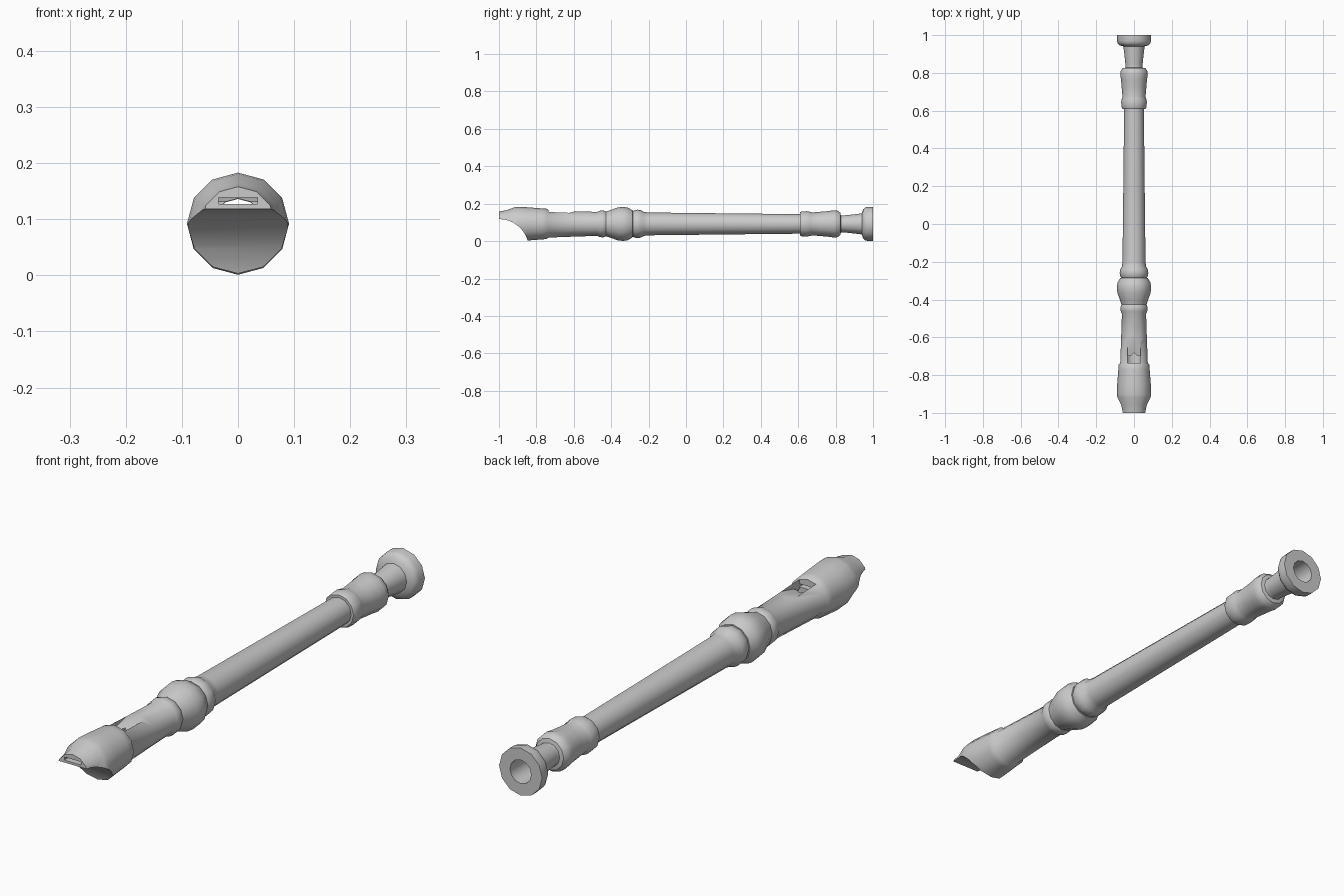
import bpy, bmesh, math

if "Cube" in bpy.data.objects:
    bpy.data.objects.remove(bpy.data.objects["Cube"])

SIDES = 12
CZ = 0.092          # height of the instrument's axis


def finish(name, bm):
    bmesh.ops.recalc_face_normals(bm, faces=bm.faces)
    me = bpy.data.meshes.new(name)
    bm.to_mesh(me)
    bm.free()
    ob = bpy.data.objects.new(name, me)
    bpy.context.collection.objects.link(ob)
    return ob


def lathe(name, profile):
    """Closed (y, radius) profile turned around the long axis; radius 0 makes a pole."""
    bm = bmesh.new()
    rings = []
    for y, r in profile:
        if r == 0:
            rings.append([bm.verts.new((0, y, CZ))] * SIDES)
        else:
            rings.append([bm.verts.new((r * math.cos(2 * math.pi * i / SIDES), y,
                                        CZ + r * math.sin(2 * math.pi * i / SIDES)))
                          for i in range(SIDES)])
    for k, a in enumerate(rings):
        b = rings[(k + 1) % len(rings)]
        if a[0] is a[1] and b[0] is b[1]:
            continue
        for i in range(SIDES):
            j = (i + 1) % SIDES
            bm.faces.new(dict.fromkeys((a[i], a[j], b[j], b[i])))
    return finish(name, bm)


def prism(name, outline, half_width):
    """Side outline of (y, z) points extruded symmetrically along x."""
    bm = bmesh.new()
    face = bm.faces.new([bm.verts.new((-half_width, y, z)) for y, z in outline])
    out = bmesh.ops.extrude_face_region(bm, geom=[face])
    for v in out["geom"]:
        if isinstance(v, bmesh.types.BMVert):
            v.co.x = half_width
    return finish(name, bm)


def cut(ob, cutter):
    mod = ob.modifiers.new("cut", 'BOOLEAN')
    mod.operation, mod.solver, mod.object = 'DIFFERENCE', 'EXACT', cutter
    bpy.context.view_layer.objects.active = ob
    bpy.ops.object.modifier_apply(modifier=mod.name)
    bpy.data.objects.remove(cutter)


# Head joint with mouthpiece, beads and bulb; bore starts behind the block
head = lathe("head_joint", [
    (-1, 0), (-1, .066), (-.96, .073), (-.92, .088), (-.90, .091), (-.85, .089),
    (-.77, .083), (-.745, .081), (-.735, .073), (-.60, .068), (-.475, .064),
    (-.463, .070), (-.445, .072), (-.433, .069), (-.427, .066), (-.40, .075),
    (-.365, .088), (-.335, .091), (-.31, .087), (-.285, .072), (-.28, .045),
    (-.735, .045), (-.735, 0)])

# Concave underside of the beak
arc = [(-1 + .16 * math.sin(math.radians(t)), -.042 + .16 * math.cos(math.radians(t)))
       for t in range(0, 91, 9)]
cut(head, prism("beak_cutter", [(-1.1, -.1), (-1.1, .118)] + arc + [(-.84, -.1)], .2))

# Window with sloping lip, then the flat windway leading to it
cut(head, prism("window_cutter", [(-.735, .25), (-.735, .09), (-.70, .09), (-.70, .132),
                                  (-.56, .168), (-.56, .25)], .035))
cut(head, prism("windway_cutter", [(-1.1, .127), (-1.1, .139), (-.72, .139), (-.72, .127)], .035))

# Long tapered body tube with collar bead
body = lathe("body_joint", [
    (-.285, .045), (-.285, .068), (-.275, .073), (-.26, .076), (-.24, .073),
    (-.225, .064), (-.20, .061), (.20, .0565), (.63, .052), (.63, .045)])

# Foot joint with beads, neck and flared bell
foot = lathe("foot_joint", [
    (.61, .045), (.61, .062), (.618, .066), (.645, .068), (.665, .064), (.675, .061),
    (.72, .065), (.765, .069), (.79, .073), (.81, .071), (.825, .060), (.828, .044),
    (.88, .049), (.94, .056), (.947, .078), (.957, .087), (.97, .091), (1, .091),
    (1, .045)])

for ob in (head, body, foot):
    bpy.ops.object.select_all(action='DESELECT')
    ob.select_set(True)
    bpy.context.view_layer.objects.active = ob
    bpy.ops.object.shade_smooth_by_angle(angle=math.radians(40))
